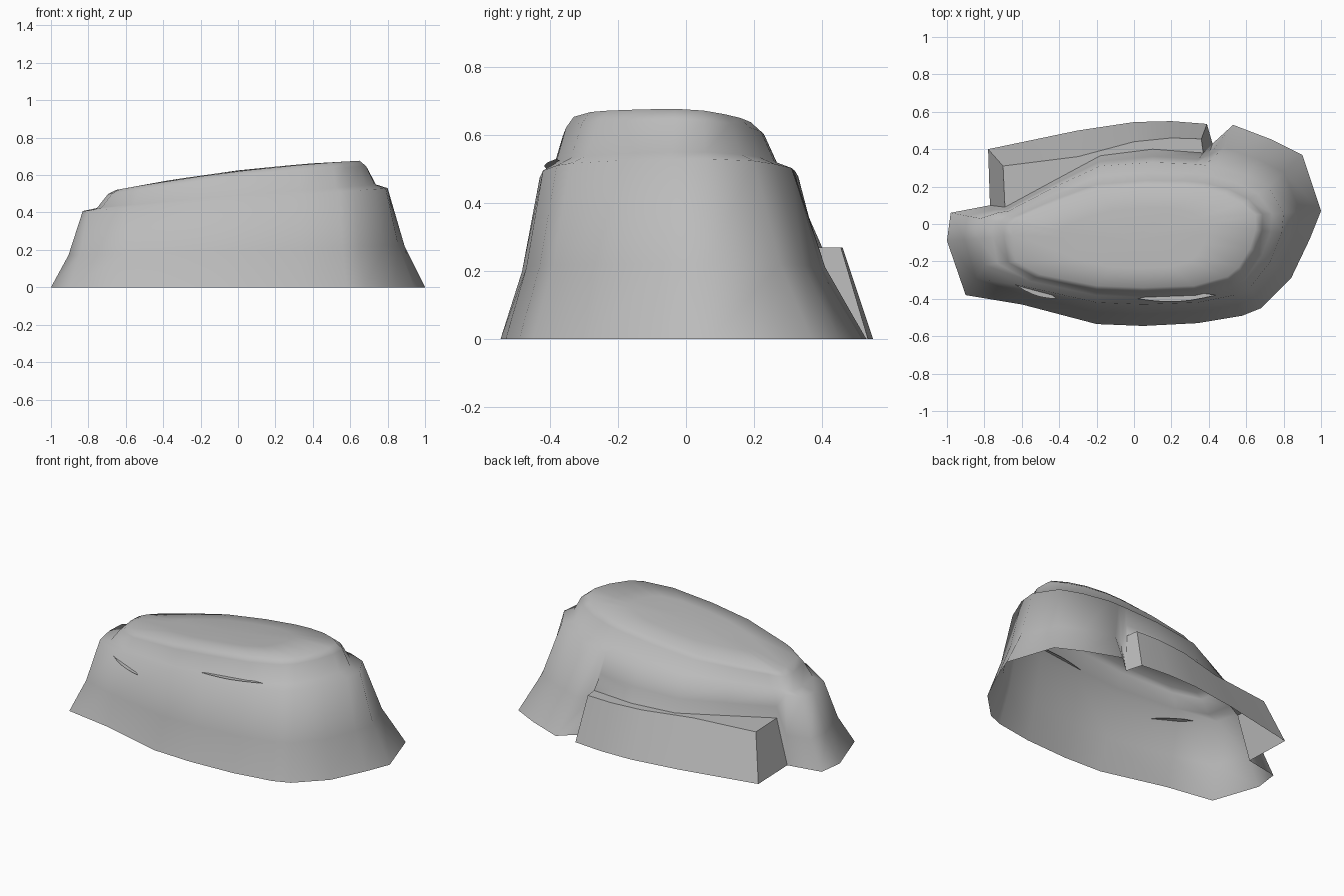
import bpy
import bmesh
import math
from mathutils import Vector

# Remove the default cube only
cube = bpy.data.objects.get("Cube")
if cube:
    bpy.data.objects.remove(cube, do_unlink=True)

# One plain stone colour
stone = bpy.data.materials.new("stone_grey")
stone.use_nodes = True
grey = (0.5, 0.5, 0.5, 1)
stone.diffuse_color = grey
stone.node_tree.nodes["Principled BSDF"].inputs["Base Color"].default_value = grey

BOX_TOP = 0.27


def finish(name, bm, angle):
    """Turn a bmesh into a named object with smooth shading below the angle."""
    mesh = bpy.data.meshes.new(name)
    bm.to_mesh(mesh)
    bm.free()
    obj = bpy.data.objects.new(name, mesh)
    bpy.context.collection.objects.link(obj)
    mesh.materials.append(stone)
    bpy.ops.object.select_all(action="DESELECT")
    obj.select_set(True)
    bpy.context.view_layer.objects.active = obj
    bpy.ops.object.shade_smooth_by_angle(angle=math.radians(angle))
    return obj


def loft(bm, rings, closed):
    """Bridge successive rings of equal length with quads."""
    rows = [[bm.verts.new(point) for point in ring] for ring in rings]
    count = len(rows[0])
    for low, high in zip(rows, rows[1:]):
        for i in range(count if closed else count - 1):
            j = (i + 1) % count
            bm.faces.new((low[i], low[j], high[j], high[i]))
    return rows


def blend(ring_a, ring_b, across, up):
    """Ring between two others, with separate sideways and height factors."""
    result = []
    for a, b in zip(ring_a, ring_b):
        point = a.lerp(b, across)
        point.z = a.z + (b.z - a.z) * up
        result.append(point)
    return result


def shoulder_height(x, y):
    return 0.47 + 0.075 * x


def rim_height(x, y):
    return 0.62 + 0.12 * x - 0.05 * x * x - 0.1 * max(0, y)


# Plan outlines, running anticlockwise from the narrow end
base_plan = [(-1, -.09), (-.9, -.38), (-.6, -.43), (-.2, -.535), (.05, -.545),
             (.34, -.53), (.58, -.49), (.68, -.45), (.84, -.29), (.94, -.08),
             (1, .07), (.9, .37), (.74, .45), (.53, .53), (.42, .43),
             (.37, .38), (.1, .4), (-.18, .365), (-.45, .22), (-.69, .09),
             (-.77, .1), (-.98, .06)]
shoulder_plan = [(-.83, -.08), (-.8, -.22), (-.6, -.33), (-.2, -.42), (.05, -.43),
                 (.34, -.42), (.54, -.38), (.62, -.34), (.73, -.2), (.79, -.05),
                 (.8, .06), (.72, .2), (.6, .26), (.44, .31), (.38, .315),
                 (.33, .32), (.1, .33), (-.18, .31), (-.42, .2), (-.67, .07),
                 (-.73, .06), (-.82, .03)]
rim_plan = [(-.65, -.06), (-.63, -.2), (-.5, -.27), (-.2, -.33), (.05, -.34),
            (.32, -.33), (.5, -.28), (.56, -.23), (.62, -.13), (.65, -.03),
            (.65, .05), (.58, .11), (.48, .16), (.36, .19), (.31, .195),
            (.25, .2), (.05, .2), (-.2, .18), (-.4, .12), (-.58, .05),
            (-.62, .03), (-.65, 0)]

# Hollow rock shell, open underneath; the back starts at the box top
box_columns = range(15, 20)
base = [Vector((x, y, BOX_TOP if i in box_columns else 0))
        for i, (x, y) in enumerate(base_plan)]
shoulder = [Vector((x, y, shoulder_height(x, y))) for x, y in shoulder_plan]
rim = [Vector((x, y, rim_height(x, y))) for x, y in rim_plan]
middle = Vector((0, -.08, rim_height(0, 0) + 0.005))
inner = [p.lerp(middle, 0.4) for p in rim]
for p in inner:
    p.z = rim_height(p.x, p.y) + 0.003

bm = bmesh.new()
rows = loft(bm, [base, blend(base, shoulder, .55, .42), shoulder,
                 blend(shoulder, rim, .42, .14), blend(shoulder, rim, .75, .8),
                 rim, inner], True)
top = bm.verts.new(middle)
crown = rows[-1]
for a, b in zip(crown, crown[1:] + crown[:1]):
    bm.faces.new((a, b, top))
finish("rock_shell", bm, 80)

# Box-like ledge along the back, joined to the open part of the shell
foot_plan = [(.42, .43), (.39, .535), (.2, .55), (0, .545), (-.3, .5),
             (-.78, .4), (-.77, .1)]
edge_plan = [(.37, .38), (.36, .455), (.2, .46), (0, .44), (-.3, .36),
             (-.7, .31), (-.69, .09)]
foot = [Vector((x, y, 0)) for x, y in foot_plan]
edge = [Vector((x, y, BOX_TOP)) for x, y in edge_plan]
bm = bmesh.new()
rows = loft(bm, [foot, edge], False)
seam = [bm.verts.new(base[i]) for i in (16, 17, 18)]
bm.faces.new(rows[1] + seam[::-1])
finish("back_ledge", bm, 30)


# Thin crescent ledges standing out of the front wall
def crescent(name, start, end, bulge):
    start, end = Vector(start), Vector(end)
    bm = bmesh.new()
    steps = [i / 6 for i in range(7)]
    outline = []
    for side in (1, -1):
        for t in steps[:-1]:
            u = t if side == 1 else 1 - t
            point = start.lerp(end, u)
            point.y -= side * bulge * math.sin(math.pi * u)
            outline.append(bm.verts.new(point))
    bm.faces.new(outline)
    return finish(name, bm, 30)


crescent("upper_front_ledge", (.02, -.4, .495), (.44, -.38, .53), .025)
crescent("lower_front_ledge", (-.68, -.29, .4), (-.41, -.4, .36), .03)
